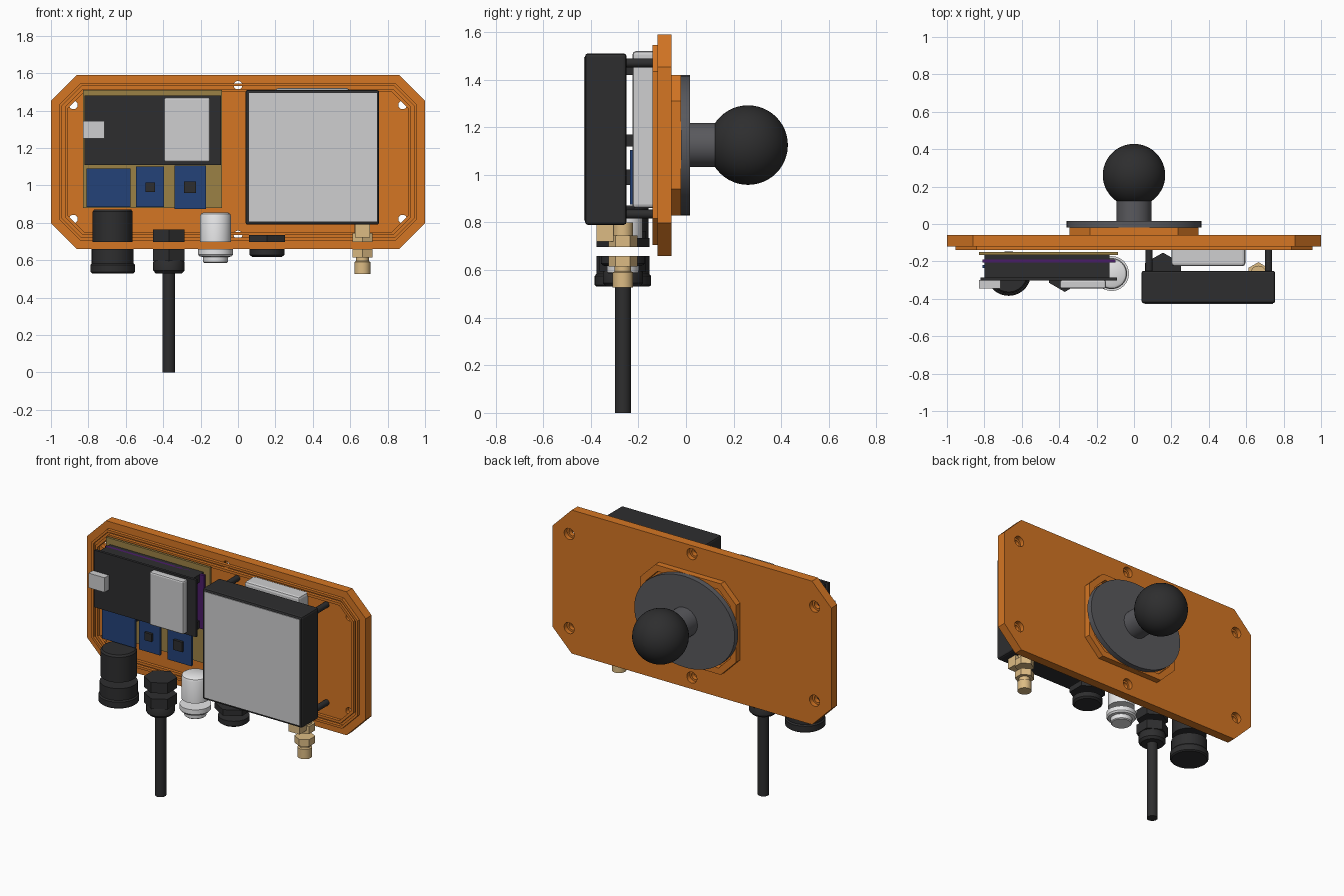
import bpy, bmesh, math
from mathutils import Matrix

if "Cube" in bpy.data.objects:
    bpy.data.objects.remove(bpy.data.objects["Cube"])


def material(name, rgb):
    m = bpy.data.materials.new(name)
    m.use_nodes = True
    m.diffuse_color = (*rgb, 1)
    m.node_tree.nodes["Principled BSDF"].inputs["Base Color"].default_value = (*rgb, 1)
    return m


ORANGE = material("orange", (0.66, 0.18, 0.017))
BLACK = material("black", (0.027, 0.027, 0.028))
GREY = material("dark grey", (0.1, 0.1, 0.11))
SILVER = material("light grey", (0.62, 0.62, 0.63))
WHITE = material("white", (0.82, 0.82, 0.83))
OLIVE = material("olive", (0.33, 0.22, 0.06))
BLUE = material("blue", (0.017, 0.055, 0.19))
PURPLE = material("purple", (0.07, 0.012, 0.14))
BRASS = material("brass", (0.72, 0.5, 0.23))
MID = 1.125   # height of the plate centre
ROW = -0.265  # depth of the connector row


def finish(name, bm, mat, smooth=False):
    bmesh.ops.recalc_face_normals(bm, faces=bm.faces)
    mesh = bpy.data.meshes.new(name)
    bm.to_mesh(mesh)
    bm.free()
    mesh.materials.append(mat)
    ob = bpy.data.objects.new(name, mesh)
    bpy.context.collection.objects.link(ob)
    if smooth:
        bpy.ops.object.select_all(action='DESELECT')
        ob.select_set(True)
        bpy.context.view_layer.objects.active = ob
        bpy.ops.object.shade_smooth_by_angle(angle=math.radians(35))
    return ob


def box(name, xs, ys, zs, mat, bevel=0):
    bm = bmesh.new()
    bmesh.ops.create_cube(bm, size=1)
    for v in bm.verts:
        v.co = [(a + b) / 2 + c * (b - a) for (a, b), c in zip((xs, ys, zs), v.co)]
    if bevel:
        bmesh.ops.bevel(bm, geom=bm.edges[:], offset=bevel, segments=2,
                        profile=0.5, affect='EDGES')
    return finish(name, bm, mat)


def lathe(name, x, y, z, profile, mat, sides=40, along_y=False, squash=1):
    """Closed solid of revolution from (radius, height) pairs."""
    bm = bmesh.new()
    rings = []
    for r, h in profile:
        rings.append([bm.verts.new((r * math.sin(a), squash * r * math.cos(a), h))
                      for a in (2 * math.pi * i / sides for i in range(sides))])
    for lo, hi in zip(rings, rings[1:]):
        for i in range(sides):
            j = (i + 1) % sides
            bm.faces.new((lo[i], lo[j], hi[j], hi[i]))
    bm.faces.new(rings[0])
    bm.faces.new(rings[-1])
    if along_y:
        bm.transform(Matrix.Rotation(-math.pi / 2, 4, 'X'))
    bm.transform(Matrix.Translation((x, y, z)))
    return finish(name, bm, mat, sides > 8)


def octagon(hw, hh, cut, inset=0):
    w, h, c = hw - inset, hh - inset, cut - 0.586 * inset
    return [(w, h - c), (w - c, h), (c - w, h), (-w, h - c),
            (-w, c - h), (c - w, -h), (w - c, -h), (w, c - h)]


def slab(name, outer, y0, y1, mat, inner=None):
    """Outline extruded along y, with an optional opening."""
    bm = bmesh.new()

    def loop(pts, y):
        return [bm.verts.new((px, y, MID + pz)) for px, pz in pts]

    def bridge(a, b):
        for i in range(len(a)):
            j = (i + 1) % len(a)
            bm.faces.new((a[i], a[j], b[j], b[i]))

    f, b = loop(outer, y0), loop(outer, y1)
    bridge(f, b)
    if inner:
        fi, bi = loop(inner, y0), loop(inner, y1)
        bridge(fi, bi)
        bridge(f, fi)
        bridge(b, bi)
    else:
        bm.faces.new(f)
        bm.faces.new(b)
    return finish(name, bm, mat)


# Back plate with counterbored screw holes
PLATE = (1, 0.465, 0.138)
plate = slab("back_plate", octagon(*PLATE), -0.12, -0.06, ORANGE)
holes = [(sx * 0.88, MID + sz * 0.305) for sx in (-1, 1) for sz in (-1, 1)]
for hx, hz in holes + [(0, MID + 0.41), (0, MID - 0.39)]:
    cutter = lathe("hole_cutter", hx, 0, hz,
                   [(0.023, -0.2), (0.023, -0.09), (0.036, -0.09), (0.036, -0.03)],
                   ORANGE, 24, True)
    cutter.hide_render = True
    mod = plate.modifiers.new("hole", 'BOOLEAN')
    mod.operation, mod.solver, mod.object = 'DIFFERENCE', 'EXACT', cutter
    bpy.context.view_layer.objects.active = plate
    bpy.ops.object.modifier_apply(modifier=mod.name)
    bpy.data.objects.remove(cutter)

# Sealing lips on the front, mount boss on the back
for label, a, b in (("outer", 0.045, 0.06), ("inner", 0.075, 0.092)):
    slab(label + "_sealing_lip", octagon(*PLATE, a), -0.14, -0.118, ORANGE, octagon(*PLATE, b))
BOSS = (0.345, 0.295, 0.11)
slab("mount_boss", octagon(*BOSS), -0.062, -0.02, ORANGE, octagon(*BOSS, 0.04))

# Ball mount
lathe("mount_disc", 0, 0, MID, [(0.36, -0.02), (0.36, 0.016)], GREY, 64, True, 0.295 / 0.36)
lathe("mount_stem", 0, 0, MID, [(0.093, 0.01), (0.093, 0.16)], GREY, 40, True)
arc = [math.pi * (i + 0.05) / 24.1 for i in range(25)]
lathe("mount_ball", 0, 0.261, MID,
      [(0.167 * math.sin(a), -0.167 * math.cos(a)) for a in arc], BLACK, 48, True)

# Carrier board and the controller stacked on it
box("carrier_board", (-0.83, -0.085), (-0.167, -0.151), (0.88, 1.51), OLIVE)
box("purple_board", (-0.81, -0.1), (-0.207, -0.19), (1.12, 1.47), PURPLE)
box("controller_board", (-0.82, -0.09), (-0.302, -0.285), (1.11, 1.48), BLACK)
for label, z in (("lower", 1.12), ("upper", 1.42)):
    box(label + "_pin_header", (-0.8, -0.13), (-0.287, -0.165), (z, z + 0.05), BLACK)
box("usb_socket", (-0.83, -0.715), (-0.346, -0.3), (1.25, 1.345), SILVER)
box("radio_shield", (-0.395, -0.15), (-0.346, -0.3), (1.125, 1.47), SILVER, 0.01)

# Small blue sensor boards with headers and chips
for label, x0, x1, z0, z1 in (("left", -0.81, -0.575, 0.885, 1.09),
                              ("middle", -0.545, -0.395, 0.885, 1.1),
                              ("right", -0.34, -0.17, 0.875, 1.105)):
    box(label + "_sensor_board", (x0, x1), (-0.236, -0.22), (z0, z1), BLUE)
    box(label + "_sensor_header", (x0 + 0.01, x1 - 0.01), (-0.221, -0.165),
        (z1 - 0.05, z1 - 0.01), BLACK)
for label, x, r in (("middle", -0.47, 0.025), ("right", -0.257, 0.032)):
    box(label + "_sensor_chip", (x - r, x + r), (-0.253, -0.235), (0.99 - r, 0.99 + r), BLACK)

# Large sensor box on standoffs with the battery behind it
box("sensor_box", (0.04, 0.755), (-0.424, -0.25), (0.79, 1.51), BLACK, 0.012)
box("sensor_face", (0.06, 0.742), (-0.428, -0.42), (0.808, 1.494), SILVER)
box("battery", (0.2, 0.595), (-0.225, -0.121), (0.86, 1.52), SILVER, 0.015)
for x in (0.08, 0.72):
    for z in (0.835, 1.47):
        lathe("standoff", x, 0, z, [(0.019, -0.255), (0.019, -0.119)], BLACK, 16, True)

# Large cable socket
lathe("socket_body", -0.67, ROW, 0,
      [(0.107, 0.697), (0.107, 0.86), (0.098, 0.872)], BLACK)
lathe("socket_collar", -0.67, ROW, 0,
      [(0.11, 0.53), (0.119, 0.537), (0.119, 0.575), (0.112, 0.583), (0.112, 0.66)], BLACK)

# Cable gland with its cable
lathe("gland_nut", -0.37, ROW, 0, [(0.098, 0.697), (0.098, 0.765)], BLACK, 6)
lathe("gland_body", -0.37, ROW, 0,
      [(0.07, 0.53), (0.084, 0.545), (0.084, 0.59), (0.078, 0.6)], BLACK)
lathe("gland_hex", -0.37, ROW, 0, [(0.098, 0.595), (0.098, 0.66)], BLACK, 6)
lathe("cable", -0.37, ROW, 0, [(0.034, 0), (0.034, 0.56)], BLACK, 24)

# White vent
lathe("vent_body", -0.12, ROW, 0,
      [(0.083, 0.697), (0.083, 0.835), (0.078, 0.848), (0.066, 0.855)], WHITE)
lathe("vent_cap", -0.12, ROW, 0,
      [(0.06, 0.585), (0.066, 0.59), (0.068, 0.617), (0.085, 0.62),
       (0.093, 0.63), (0.093, 0.66)], WHITE)

# Blanking plug
lathe("plug_nut", 0.155, ROW, 0, [(0.112, 0.697), (0.112, 0.735)], BLACK, 6)
lathe("plug_head", 0.155, ROW, 0,
      [(0.08, 0.618), (0.093, 0.628), (0.093, 0.66)], BLACK)

# Brass antenna connector
lathe("antenna_nut", 0.665, ROW, 0, [(0.061, 0.697), (0.061, 0.745)], BRASS, 6)
lathe("antenna_stud", 0.665, ROW, 0, [(0.042, 0.74), (0.042, 0.8)], BRASS, 24)
box("antenna_block", (0.625, 0.705), (-0.376, -0.305), (0.72, 0.79), BRASS)
lathe("antenna_flange", 0.665, ROW, 0, [(0.061, 0.615), (0.061, 0.66)], BRASS, 6)
lathe("antenna_barrel", 0.665, ROW, 0,
      [(0.043, 0.527), (0.043, 0.59), (0.035, 0.595), (0.035, 0.62)], BRASS, 24)
